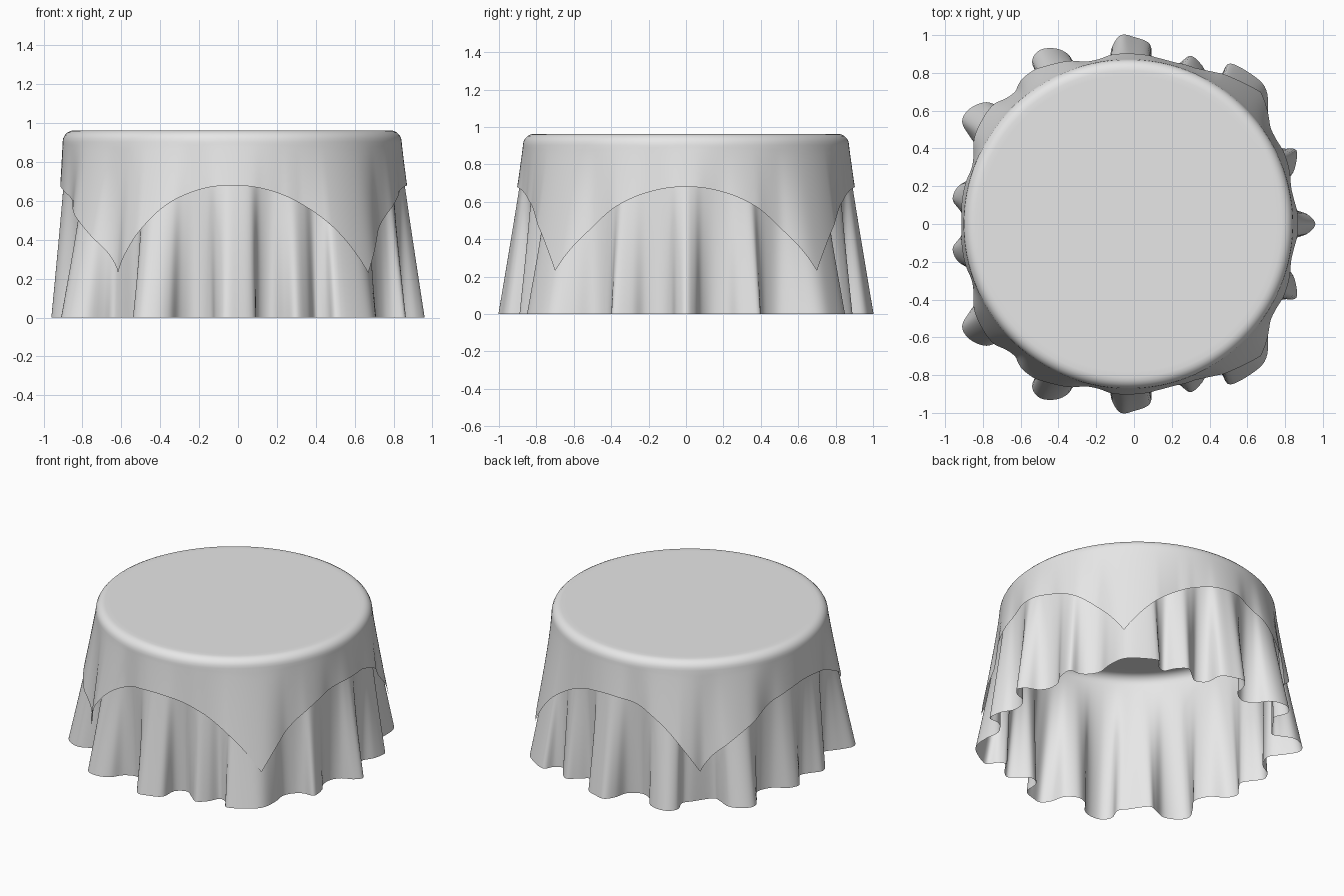
import bpy, bmesh, math
from mathutils import Vector
from mathutils.geometry import interpolate_bezier

if "Cube" in bpy.data.objects:
    bpy.data.objects.remove(bpy.data.objects["Cube"])

CX = -0.03                      # centre of the round top
mat = bpy.data.materials.new("pale_grey_cloth")
mat.diffuse_color = (0.8, 0.8, 0.8, 1)
mat.use_nodes = True
mat.node_tree.nodes["Principled BSDF"].inputs["Base Color"].default_value = mat.diffuse_color

# Hem outline of the long cloth, one half (mirrored in y)
half = [(.96, 0), (.92, .05), (.85, .08), (.81, .14), (.81, .22), (.85, .29), (.86, .39),
        (.79, .40), (.74, .43), (.70, .50), (.71, .60), (.70, .71), (.64, .78), (.51, .85),
        (.46, .79), (.40, .77), (.36, .84), (.30, .89), (.24, .85), (.17, .80), (.10, .84),
        (.085, .95), (0, .99), (-.07, 1.0), (-.115, .94), (-.14, .85), (-.22, .80), (-.30, .83),
        (-.35, .90), (-.42, .93), (-.50, .92), (-.54, .86), (-.51, .77), (-.55, .71),
        (-.63, .60), (-.69, .61), (-.78, .645), (-.87, .61), (-.91, .54), (-.86, .45),
        (-.80, .36), (-.84, .26), (-.93, .20), (-.96, .13), (-.92, .07), (-.88, 0)]
ctrl = [Vector((x - CX, y, 0)) for x, y in half]
ctrl += [Vector((p.x, -p.y, 0)) for p in reversed(ctrl[1:-1])]

# Smooth closed curve through the hem points
n = len(ctrl)
hem = []
for i in range(n):
    a, b, c, d = (ctrl[(i + k) % n] for k in (-1, 0, 1, 2))
    hem += interpolate_bezier(b, b + (c - a) / 6, c - (d - b) / 6, c, 6)[:-1]
N = len(hem)

# Unwrapped, smoothed angles where each hem point meets the round edge
ang = [0.0]
for i in range(1, N):
    da = math.atan2(hem[i].y, hem[i].x) - math.atan2(hem[i - 1].y, hem[i - 1].x)
    ang.append(ang[-1] + (da + math.pi) % (2 * math.pi) - math.pi)
W = 10
def angle_at(i):
    return ang[i % N] + 2 * math.pi * (i // N)
smooth_ang = [sum(angle_at(i + k) for k in range(-W, W + 1)) / (2 * W + 1) for i in range(N)]


def flare(z):
    return max(0.0, (0.9 - z) / 0.9) ** 1.06


def build(name, rings, centre_z):
    """Closed rings from the top inward edge down to the hem, with a capped middle."""
    bm = bmesh.new()
    c = bm.verts.new((CX, 0, centre_z))
    rows = [[bm.verts.new((p[0] + CX, p[1], p[2])) for p in r] for r in rings]
    m = len(rows[0])
    for j in range(m):
        k = (j + 1) % m
        bm.faces.new((c, rows[0][j], rows[0][k]))
        for u, v in zip(rows, rows[1:]):
            bm.faces.new((u[j], v[j], v[k], u[k]))
    me = bpy.data.meshes.new(name)
    bm.to_mesh(me)
    bm.free()
    me.materials.append(mat)
    for p in me.polygons:
        p.use_smooth = True
    ob = bpy.data.objects.new(name, me)
    bpy.context.collection.objects.link(ob)
    return ob


def shoulder(R, top, f=0.06):
    """(radius, z) pairs of the flat top and its rounded edge."""
    out = [(R * 0.5, top), (R - f - 0.03, top)]
    for k in range(6):
        a = k / 5 * math.pi / 2
        out.append((R - f + f * math.sin(a), top - f + f * math.cos(a)))
    return out


# Long pleated cloth reaching the floor
R1 = 0.858
rings = [[(r * math.cos(a), r * math.sin(a), z) for a in smooth_ang] for r, z in shoulder(R1, 0.95)]
for k in range(1, 25):
    z = 0.89 * (1 - k / 24)
    f = flare(z)
    rings.append([(R1 * math.cos(a) * (1 - f) + h.x * f, R1 * math.sin(a) * (1 - f) + h.y * f, z)
                  for a, h in zip(smooth_ang, hem)])
build("long_pleated_cloth", rings, 0.95)

# Envelope of the pleats, on which the square cloth rests
M = 360
env = [0.0] * M
for i in range(N):
    p, q = hem[i], hem[(i + 1) % N]
    for t in (0, .25, .5, .75):
        v = p.lerp(q, t)
        b = round(math.degrees(math.atan2(v.y, v.x))) % M
        env[b] = max(env[b], v.length)
wide = [max(env[(i + k) % M] for k in range(-4, 5)) for i in range(M)]
hull = [sum(wide[(i + k) % M] for k in range(-4, 5)) / 9 for i in range(M)]


def near(deg, centre, width):
    """Bell curve around an angle, mirrored in y."""
    return math.exp(-((min(deg, 360 - deg) - centre) / width) ** 2)


# Square top cloth with four hanging corners; the left pair is pulled round a pleat
R2 = 0.872
th = [math.radians(i) for i in range(M)]
rings = [[(r * math.cos(a), r * math.sin(a), z) for a in th] for r, z in shoulder(R2, 0.963)]
K = 18
for k in range(1, K + 1):
    ring = []
    for i, a in enumerate(th):
        q = math.radians(min(i, 360 - i) + 6 * near(i, 129, 18))
        reach = 1.087 / max(abs(math.cos(q)), abs(math.sin(q)))
        low = 0.96 - (reach - 0.807)
        z = 0.903 + (low - 0.903) * k / K
        f = flare(z)
        r = R2 * (1 - f) + (hull[i] + 0.004 + 0.05 * near(i, 128, 5)) * f
        ring.append((r * math.cos(a), r * math.sin(a), z))
    rings.append(ring)
build("square_top_cloth", rings, 0.963)
